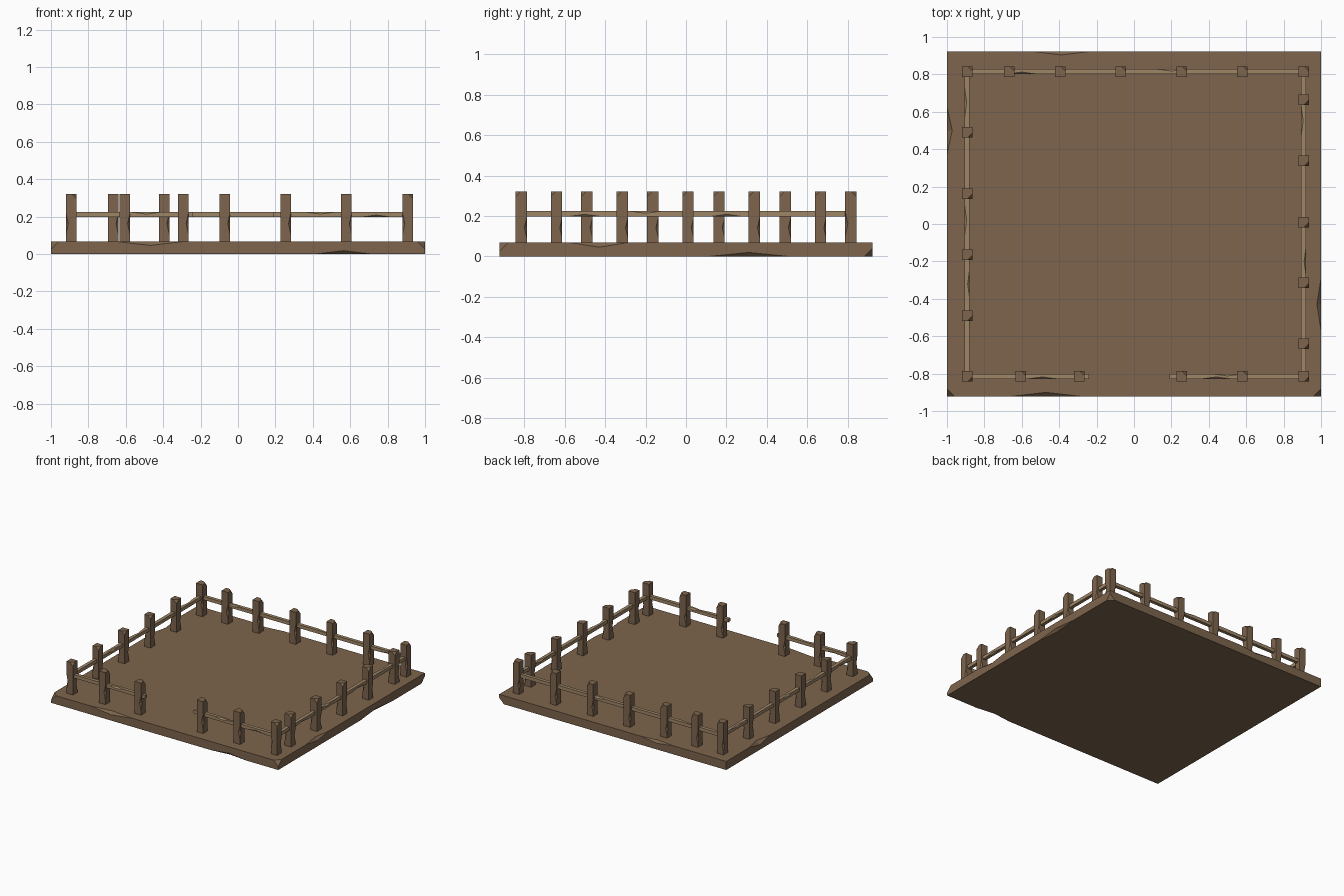
import bpy, bmesh
from mathutils import Vector, Matrix

cube = bpy.data.objects.get("Cube")
if cube:
    bpy.data.objects.remove(cube)


def material(name, rgb):
    m = bpy.data.materials.new(name)
    m.use_nodes = True
    m.diffuse_color = (*rgb, 1)
    m.node_tree.nodes["Principled BSDF"].inputs["Base Color"].default_value = (*rgb, 1)
    return m


BROWN = material("brown wood", (0.205, 0.130, 0.074))
LIGHT = material("light wood", (0.345, 0.240, 0.135))


def add_object(name, mesh):
    ob = bpy.data.objects.new(name, mesh)
    bpy.context.collection.objects.link(ob)
    return ob


def axis_vec(i, value):
    v = Vector((0, 0, 0))
    v[i] = value
    return v


def nick(half, axis, signs, pos, length, depth):
    """Shallow wedge cut on the edge that runs along one axis."""
    others = [i for i in range(3) if i != axis]
    inward = [axis_vec(i, -s * depth) for i, s in zip(others, signs)]
    p = axis_vec(axis, pos)
    for i, s in zip(others, signs):
        p[i] = s * half[i]
    d = axis_vec(axis, length)
    return [p - d, p + d, p + inward[0], p + inward[1], p - inward[0] - inward[1]]


def corner(half, signs, size):
    """Three-sided cut on a corner."""
    p = Vector([s * h for s, h in zip(signs, half)])
    inward = [axis_vec(i, -s * size) for i, s in enumerate(signs)]
    return [p + v for v in inward] + [p - sum(inward, Vector())]


def chipped_box(name, half, cuts, mat):
    """Box mesh with convex wedges cut out of it."""
    bm = bmesh.new()
    bmesh.ops.create_cube(bm, size=2, matrix=Matrix.Diagonal((*half, 1)))
    mesh = bpy.data.meshes.new(name)
    bm.to_mesh(mesh)
    bm.free()
    mesh.materials.append(mat)
    ob = add_object(name, mesh)

    bm = bmesh.new()
    for points in cuts:
        bmesh.ops.convex_hull(bm, input=[bm.verts.new(p) for p in points])
    bmesh.ops.recalc_face_normals(bm, faces=bm.faces)
    cut_mesh = bpy.data.meshes.new("chip_cutter")
    bm.to_mesh(cut_mesh)
    bm.free()
    cut_mesh.materials.append(mat)
    cutter = add_object("chip_cutter", cut_mesh)
    cutter.hide_render = True

    mod = ob.modifiers.new("chips", "BOOLEAN")
    mod.operation = "DIFFERENCE"
    mod.solver = "EXACT"
    mod.object = cutter
    deps = bpy.context.evaluated_depsgraph_get()
    result = bpy.data.meshes.new_from_object(ob.evaluated_get(deps))
    ob.modifiers.clear()
    ob.data = result
    bpy.data.objects.remove(cutter)
    return ob


# Ground slab with chipped edges and corners
B = (1.0, 0.922, 0.034)
slab = chipped_box("ground_slab", B, [
    nick(B, 0, (-1, 1), -0.47, 0.19, 0.022),
    nick(B, 0, (-1, -1), 0.565, 0.15, 0.018),
    nick(B, 0, (1, 1), -0.39, 0.15, 0.018),
    nick(B, 1, (1, 1), -0.43, 0.14, 0.022),
    nick(B, 1, (1, -1), 0.31, 0.2, 0.02),
    nick(B, 1, (-1, 1), 0.5, 0.13, 0.028),
    corner(B, (-1, -1, 1), 0.042),
    corner(B, (1, -1, 1), 0.042),
    corner(B, (1, 1, -1), 0.042),
], BROWN)
slab.location.z = B[2]

# Fence posts share one chipped mesh
P = (0.028, 0.028, 0.13)
first = chipped_box("fence_post", P, [
    corner(P, (1, -1, 1), 0.026),
    nick(P, 2, (-1, -1), -0.03, 0.06, 0.013),
    nick(P, 2, (1, 1), -0.05, 0.05, 0.012),
], BROWN)
post_mesh = first.data
bpy.data.objects.remove(first)

LEFT, RIGHT, SIDE = 0.907, -0.892, 0.815
back = [(x, SIDE) for x in (RIGHT, -0.667, -0.395, -0.07, 0.255, 0.58, LEFT)]
front = [(x, -SIDE) for x in (-0.605, -0.292, 0.255, 0.58)]
right_side = [(RIGHT, y) for y in (0.49, 0.163, -0.165, -0.49, -SIDE)]
left_side = [(LEFT, y) for y in (0.665, 0.337, 0.01, -0.315, -0.64, -SIDE)]


def place_posts(name, spots, turn):
    for i, (x, y) in enumerate(spots):
        ob = add_object(f"{name}_post_{i + 1}", post_mesh)
        ob.location = (x, y, 0.192)
        ob.rotation_euler.z = turn


place_posts("back", back, 1.5708)
place_posts("front", front, 1.5708)
place_posts("right", right_side, 0)
place_posts("left", left_side, 0)


# Rails: straight bars with nicks at chosen places along their length
def rail(name, axis, start, end, across, nicks):
    mid = (start + end) / 2
    half = [0.0135] * 3
    half[axis] = (end - start) / 2
    cuts = [nick(half, axis, signs, pos - mid, 0.08, 0.011) for pos, signs in nicks]
    ob = chipped_box(name, half, cuts, LIGHT)
    ob.location = (mid, across, 0.211) if axis == 0 else (across, mid, 0.211)


rail("back_rail", 0, RIGHT, LEFT, SIDE,
     [(-0.6, (-1, 1)), (0.2, (1, 1)), (0.75, (-1, -1))])
rail("front_right_rail", 0, RIGHT, -0.24, -SIDE,
     [(-0.49, (-1, 1)), (-0.74, (1, -1))])
rail("front_left_rail", 0, 0.19, LEFT, -SIDE,
     [(0.44, (-1, 1)), (0.5, (1, 1)), (0.74, (-1, -1))])
rail("right_rail", 1, -SIDE, SIDE, RIGHT,
     [(0.65, (-1, 1)), (0.02, (-1, 1)), (-0.32, (1, 1)), (-0.65, (-1, -1))])
rail("left_rail", 1, -SIDE, SIDE, LEFT,
     [(0.55, (-1, 1)), (-0.2, (1, 1)), (-0.5, (1, -1)), (0.2, (1, -1))])
